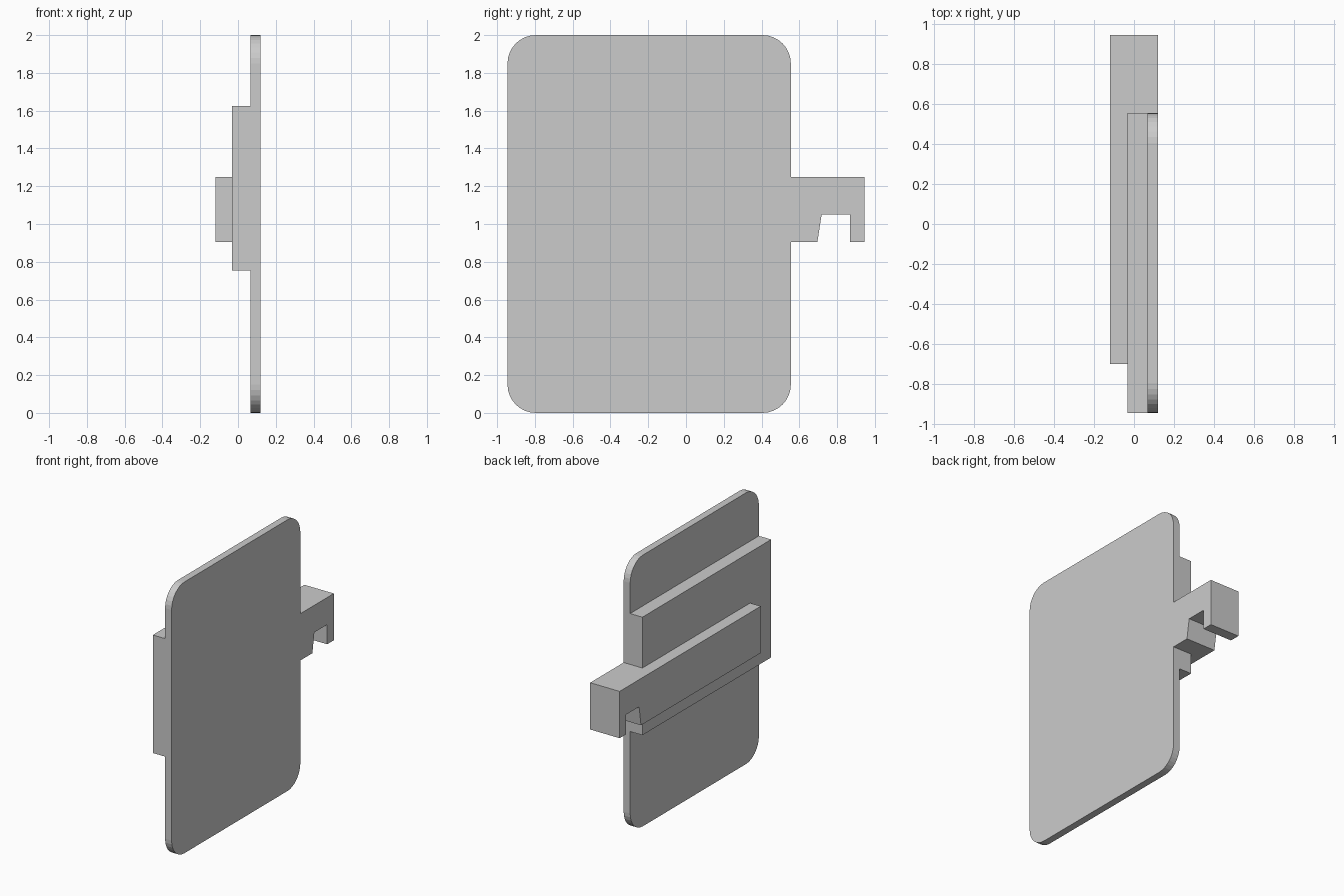
import bpy, bmesh, math
from mathutils import Vector

if "Cube" in bpy.data.objects:
    bpy.data.objects.remove(bpy.data.objects["Cube"])


def prism(name, points, offset):
    """Extrude a closed 3D outline along an offset vector."""
    bm = bmesh.new()
    face = bm.faces.new([bm.verts.new(p) for p in points])
    ext = bmesh.ops.extrude_face_region(bm, geom=[face], use_keep_orig=True)
    moved = [v for v in ext["geom"] if isinstance(v, bmesh.types.BMVert)]
    bmesh.ops.translate(bm, verts=moved, vec=Vector(offset))
    bmesh.ops.recalc_face_normals(bm, faces=bm.faces)
    mesh = bpy.data.meshes.new(name)
    bm.to_mesh(mesh)
    bm.free()
    obj = bpy.data.objects.new(name, mesh)
    bpy.context.collection.objects.link(obj)
    return obj


Y0, Y1, TOP = -0.945, 0.555, 2.0
R, SEGMENTS = 0.15, 8

# Front plate with rounded corners
outline = []
corners = [(Y1 - R, TOP - R), (Y0 + R, TOP - R), (Y0 + R, R), (Y1 - R, R)]
for quarter, (cy, cz) in enumerate(corners):
    for i in range(SEGMENTS + 1):
        a = (quarter + i / SEGMENTS) * math.pi / 2
        outline.append((0.067, cy + R * math.cos(a), cz + R * math.sin(a)))
prism("cover_plate", outline, (0.053, 0, 0))

# Thick block behind the plate
block = [(-0.033, Y0, 0.755), (0.067, Y0, 0.755), (0.067, Y1, 0.755), (-0.033, Y1, 0.755)]
prism("backing_block", block, (0, 0, 0.87))

# Sliding bar, widening to a full-depth hook beyond the plate
plan = [(-0.12, -0.70), (-0.033, -0.70), (-0.033, Y1), (0.12, Y1), (0.12, 0.945), (-0.12, 0.945)]
bar = prism("latch_bar", [(x, y, 0.905) for x, y in plan], (0, 0, 0.345))

# Catch notch with one sloped side
notch = [(0.684, 0.83), (0.718, 1.05), (0.868, 1.05), (0.868, 0.83)]
cutter = prism("notch_cutter", [(-0.2, y, z) for y, z in notch], (0.4, 0, 0))
cutter.hide_render = True
cutter.hide_viewport = True
cut = bar.modifiers.new("notch", "BOOLEAN")
cut.operation = "DIFFERENCE"
cut.solver = "EXACT"
cut.object = cutter
